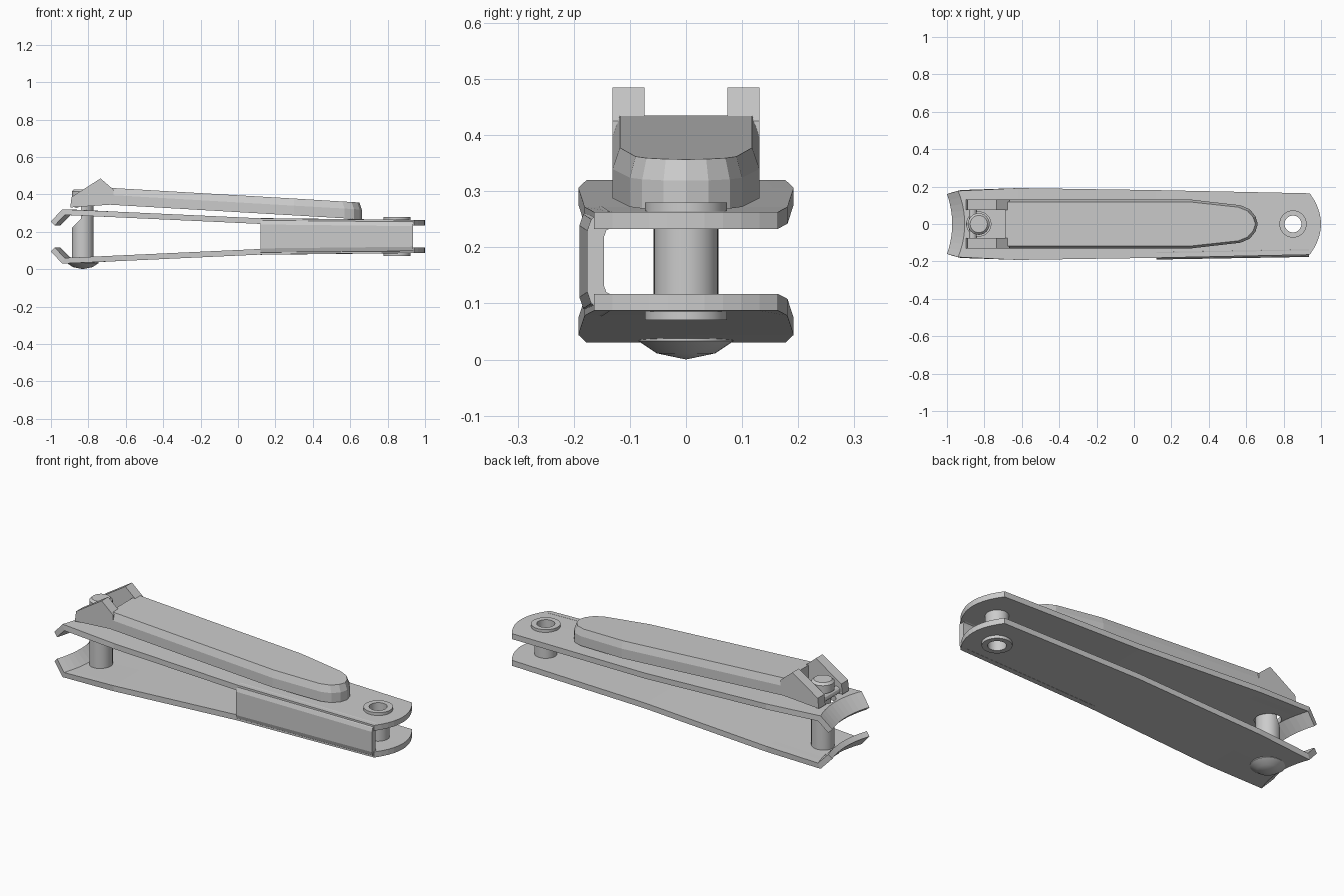
import bpy, bmesh
from math import cos, sin, tau

if "Cube" in bpy.data.objects:
    bpy.data.objects.remove(bpy.data.objects["Cube"])

MID = 0.35          # the lower jaw is the upper one reflected: z -> MID - z


def make(name, verts, faces, smooth=False):
    me = bpy.data.meshes.new(name)
    me.from_pydata(verts, [], faces)
    bm = bmesh.new()
    bm.from_mesh(me)
    bmesh.ops.remove_doubles(bm, verts=bm.verts, dist=1e-5)
    bmesh.ops.recalc_face_normals(bm, faces=bm.faces)
    bm.to_mesh(me)
    bm.free()
    ob = bpy.data.objects.new(name, me)
    bpy.context.collection.objects.link(ob)
    if smooth:
        activate(ob)
        bpy.ops.object.shade_smooth_by_angle(angle=0.6)
    return ob


def activate(ob):
    bpy.ops.object.select_all(action='DESELECT')
    ob.select_set(True)
    bpy.context.view_layer.objects.active = ob


def loft(name, rings):
    """Closed solid through rings of equal point count, capped at both ends."""
    n = len(rings[0])
    verts = [p for r in rings for p in r]
    faces = [(k*n + i, k*n + (i+1) % n, (k+1)*n + (i+1) % n, (k+1)*n + i)
             for k in range(len(rings) - 1) for i in range(n)]
    faces += [tuple(range(n)), tuple(range((len(rings)-1)*n, len(rings)*n))]
    return make(name, verts, faces)


def extrude_y(name, profile, y0, y1):
    return loft(name, [[(x, y, z) for x, z in profile] for y in (y0, y1)])


def lathe(name, profile, x, closed=False, n=32):
    """Turn an (r, z) profile about the vertical axis at x."""
    m = len(profile)
    verts = [(x + r*cos(tau*i/n), r*sin(tau*i/n), z) for i in range(n) for r, z in profile]
    faces = [(i*m + k, ((i+1) % n)*m + k, ((i+1) % n)*m + (k+1) % m, i*m + (k+1) % m)
             for i in range(n) for k in range(m if closed else m - 1)]
    return make(name, verts, faces, True)


def cut(ob, cutter):
    mod = ob.modifiers.new("cut", 'BOOLEAN')
    mod.operation, mod.solver, mod.object = 'DIFFERENCE', 'EXACT', cutter
    activate(ob)
    bpy.ops.object.modifier_apply(modifier=mod.name)
    bpy.data.objects.remove(cutter)


def jaw(name, flip):
    # stations: x at edges, x at centre, half width, outer height
    stations = [(-1.0, -0.972, 0.16, 0.255), (-0.94, -0.905, 0.177, 0.32),
                (-0.62, -0.62, 0.192, 0.306), (0.12, 0.12, 0.181, 0.272),
                (0.94, 1.0, 0.164, 0.263)]
    n = 10
    verts = []
    for xe, xc, w, z in stations:
        for i in range(n + 1):
            t = 2*i/n - 1
            verts.append((xc + (xe - xc)*t*t, w*t, MID - z if flip else z))
    faces = []
    for k in range(len(stations) - 1):
        for i in range(n):
            a, b = k*(n+1) + i, (k+1)*(n+1) + i
            f = (a, b, b+1, a+1)
            faces.append(f[::-1] if flip else f)
    me = bpy.data.meshes.new(name)
    me.from_pydata(verts, [], faces)
    ob = bpy.data.objects.new(name, me)
    bpy.context.collection.objects.link(ob)
    mod = ob.modifiers.new("thickness", 'SOLIDIFY')
    mod.thickness, mod.offset, mod.use_even_offset = 0.03, -1, True
    activate(ob)
    bpy.ops.object.modifier_apply(modifier=mod.name)
    cut(ob, lathe("hole", [(0, -1), (0.052, -1), (0.052, 1), (0, 1)], 0.85))
    if not flip:
        cut(ob, lathe("hole", [(0, -1), (0.065, -1), (0.065, 1), (0, 1)], -0.83))
    return ob


# Spring jaws
jaw("upper_jaw", False)
jaw("lower_jaw", True)


# Side wall folded between the jaws
def wall_section(x, w, top):
    outer = [(-w + 0.04, 0), (-w + 0.022, 0.003), (-w + 0.007, 0.014), (-w, 0.034)]
    inner = [(-w + 0.03, 0.045), (-w + 0.034, 0.034), (-w + 0.042, 0.03)]
    low = MID - top
    pts = ([(y, top - d) for y, d in outer] + [(y, low + d) for y, d in outer[::-1]]
           + [(y, low + d) for y, d in inner[::-1]] + [(y, top - d) for y, d in inner])
    return [(x, y, z) for y, z in pts]


loft("side_wall", [wall_section(0.12, 0.19, 0.273), wall_section(0.935, 0.176, 0.264)])

# Hollow rivet at the tail
lathe("tail_eyelet", [(0.045, 0.07), (0.073, 0.07), (0.073, 0.086), (0.057, 0.09),
                      (0.057, 0.26), (0.073, 0.264), (0.073, 0.28), (0.045, 0.28)], 0.85, True)

# Notched pivot post with domed foot
post = lathe("pivot_post", [(0, 0.03), (0.058, 0.03), (0.058, 0.415), (0.046, 0.427), (0, 0.427)], -0.83)
cut(post, extrude_y("notch", [(-0.95, 0.16), (-0.84, 0.27), (-0.84, 0.365), (-0.95, 0.385)], -0.2, 0.2))
lathe("post_foot", [(0, 0.045), (0.085, 0.045), (0.085, 0.033), (0.052, 0.011), (0, 0.0)], -0.83)

# Lever body: outline lofted through bottom, shoulder and top
half = [(-0.69, 0.131), (0.3, 0.131), (0.57, 0.1), (0.62, 0.078), (0.65, 0.04)]
outline = half + [(0.662, 0)] + [(x, -y) for x, y in half[::-1]]


def lever_ring(lift, inset):
    return [(x - (inset if x > 0.5 else 0), y*(1 - inset/0.13), 0.345 - 0.058*(x + 0.69) + lift)
            for x, y in outline]


loft("lever_body", [lever_ring(0, 0), lever_ring(0.052, 0), lever_ring(0.09, 0.013)])

# Lever ears and cross pin
ear = [(-0.897, 0.33), (-0.89, 0.386), (-0.735, 0.485), (-0.665, 0.425), (-0.665, 0.346)]
for side, s in (("left", 1), ("right", -1)):
    extrude_y("lever_ear_" + side, ear, s*0.074, s*0.131)
pin = [(-0.863 + 0.02*cos(tau*i/12), 0.347 + 0.02*sin(tau*i/12)) for i in range(12)]
extrude_y("lever_pin", pin, -0.08, 0.08)
